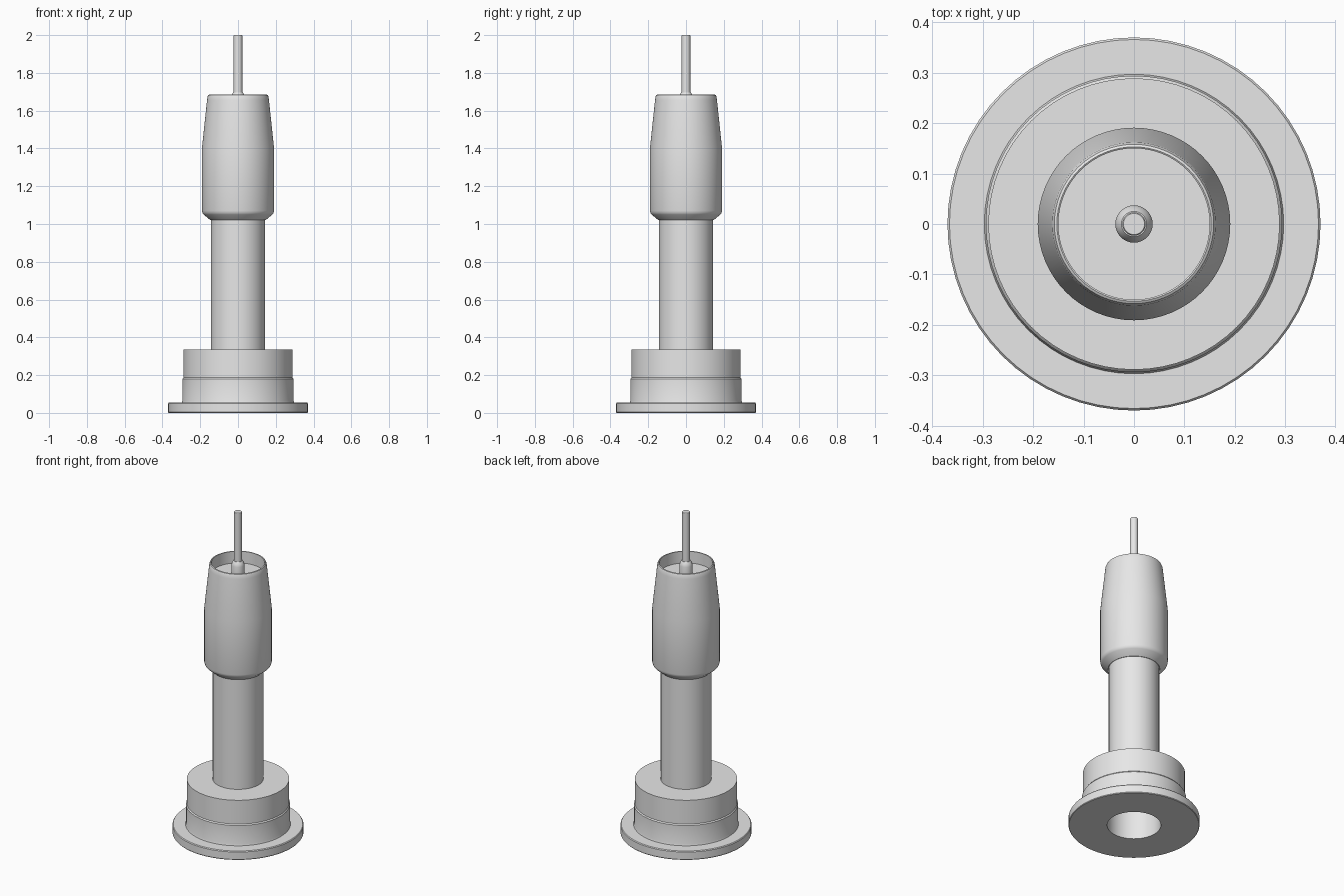
import bpy
import bmesh
from math import radians, cos, sin, tau

SEGMENTS = 64

cube = bpy.data.objects.get("Cube")
if cube:
    bpy.data.objects.remove(cube, do_unlink=True)

grey = bpy.data.materials.new("plain grey")
grey.use_nodes = True
grey.diffuse_color = (0.8, 0.8, 0.8, 1)
grey.node_tree.nodes["Principled BSDF"].inputs["Base Color"].default_value = (0.8, 0.8, 0.8, 1)


def lathe(name, profile, closed=False):
    """Turn a (radius, height) profile around z; radius 0 makes a pole."""
    bm = bmesh.new()
    rings = []
    for r, z in profile:
        count = SEGMENTS if r else 1
        rings.append([bm.verts.new((r * cos(tau * i / count), r * sin(tau * i / count), z))
                      for i in range(count)])
    pairs = list(zip(rings, rings[1:]))
    if closed:
        pairs.append((rings[-1], rings[0]))
    for low, high in pairs:
        for i in range(SEGMENTS):
            j = (i + 1) % SEGMENTS
            corners = [low[i % len(low)], low[j % len(low)],
                       high[j % len(high)], high[i % len(high)]]
            bm.faces.new(list(dict.fromkeys(corners)))
    bmesh.ops.recalc_face_normals(bm, faces=bm.faces)
    mesh = bpy.data.meshes.new(name)
    bm.to_mesh(mesh)
    bm.free()
    mesh.materials.append(grey)
    obj = bpy.data.objects.new(name, mesh)
    bpy.context.collection.objects.link(obj)
    bpy.ops.object.select_all(action="DESELECT")
    obj.select_set(True)
    bpy.context.view_layer.objects.active = obj
    bpy.ops.object.shade_smooth_by_angle(angle=radians(30))
    return obj


# Stepped base: flange and collar share an open bore
BORE = 0.152
lathe("base_flange", [(BORE, 0), (0.367, 0), (0.37, 0.004), (0.37, 0.05),
                      (0.366, 0.055), (BORE, 0.055)], closed=True)
lathe("base_collar", [(BORE, 0.055), (0.297, 0.055), (0.294, 0.065), (0.294, 0.18),
                      (0.288, 0.187), (BORE, 0.187)], closed=True)
lathe("base_cap", [(0, 0.187), (0.289, 0.187), (0.289, 0.335), (0, 0.335)])

# Column
lathe("column", [(0, 0.33), (0.143, 0.33), (0.143, 1.03), (0, 1.03)])

# Tapered head with a rounded lip and a shallow recess
lathe("head", [(0, 1.02), (0.146, 1.02), (0.182, 1.05), (0.188, 1.058), (0.191, 1.07),
               (0.191, 1.4), (0.164, 1.655), (0.162, 1.672), (0.158, 1.682),
               (0.153, 1.685), (0.15, 1.683), (0.15, 1.61), (0, 1.61)])

# Chamfered boss and thin rod
lathe("rod_boss", [(0, 1.605), (0.037, 1.605), (0.037, 1.67), (0.033, 1.685),
                   (0.025, 1.697), (0, 1.697)])
lathe("rod", [(0, 1.69), (0.023, 1.69), (0.023, 1.997), (0.021, 2), (0, 2)])
